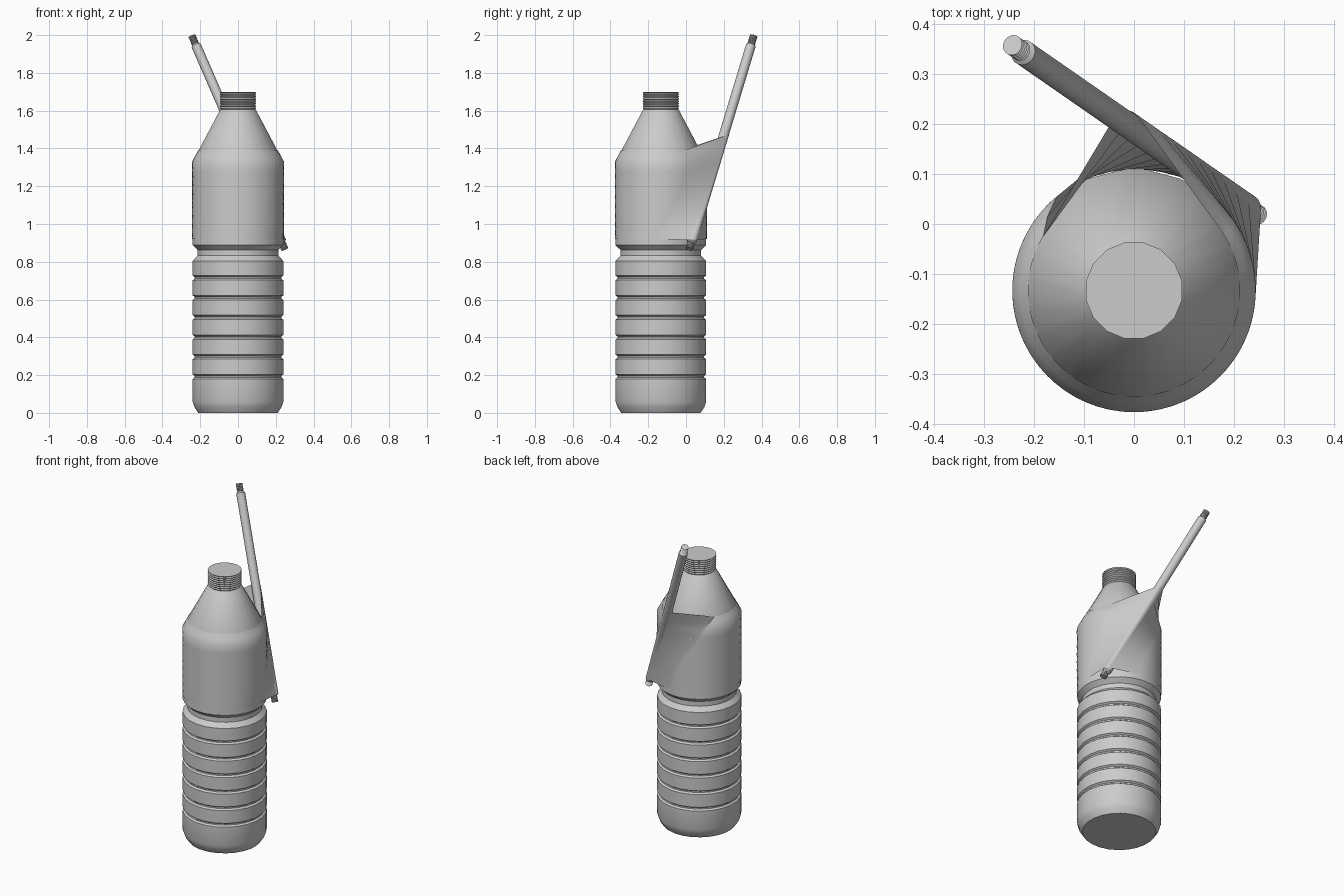
import bpy, bmesh, math
from mathutils import Vector

if "Cube" in bpy.data.objects:
    bpy.data.objects.remove(bpy.data.objects["Cube"])

AXIS = Vector((0, -0.133, 0))          # bottle centre line
ROD_A = Vector((0.247, 0.018, 0.868))  # lower rod end
ROD_B = Vector((-0.243, 0.358, 1.994)) # upper rod end
R = 0.242


def finish(name, bm, angle=30):
    me = bpy.data.meshes.new(name)
    bm.to_mesh(me)
    bm.free()
    ob = bpy.data.objects.new(name, me)
    bpy.context.collection.objects.link(ob)
    bpy.ops.object.select_all(action='DESELECT')
    ob.select_set(True)
    bpy.context.view_layer.objects.active = ob
    bpy.ops.object.shade_smooth_by_angle(angle=math.radians(angle))
    return ob


def bridge(bm, rings):
    for a, b in zip(rings, rings[1:]):
        n = len(a)
        for i in range(n):
            j = (i + 1) % n
            bm.faces.new((a[i], a[j], b[j], b[i]))


def lathe(name, profile, sides):
    """Closed solid of revolution about z from (radius, height) pairs."""
    bm = bmesh.new()
    angles = [2 * math.pi * (i + 0.5) / sides for i in range(sides)]
    rings = [[bm.verts.new((r * math.cos(a), r * math.sin(a), z)) for a in angles]
             for r, z in profile]
    bridge(bm, rings)
    bm.faces.new(rings[0][::-1])
    bm.faces.new(rings[-1])
    return finish(name, bm)


def thread(r, depth, z0, z1, count):
    """Ridged profile between two heights."""
    step = (z1 - z0) / (2 * count)
    return [(r - depth * (i % 2), z0 + i * step) for i in range(2 * count + 1)]


# Bottle body: rounded base, six grooves, waist and sloping shoulder
profile = [(0.212, 0), (0.232, 0.03), (R, 0.06)]
for i in range(6):
    z = 0.192 + 0.1045 * i
    profile += [(R, z - 0.012), (0.231, z - 0.004), (0.231, z + 0.004), (R, z + 0.012)]
profile += [(R, 0.805), (0.215, 0.832), (0.215, 0.862), (R, 0.888),
            (R, 1.33), (0.098, 1.6), (0.092, 1.605)]
lathe("bottle_body", profile, 24).location = AXIS

# Ridged neck
lathe("bottle_neck", thread(0.098, 0.005, 1.6, 1.7, 8) + [(0.092, 1.7)], 16).location = AXIS

# Slanted rod with threaded ends
length = (ROD_B - ROD_A).length
rod_profile = (thread(0.021, 0.004, 0, 0.04, 5) + [(0.026, 0.045), (0.026, length - 0.055)]
               + thread(0.021, 0.004, length - 0.05, length, 6))
rod = lathe("rod", rod_profile, 16)
rod.location = ROD_A
rod.rotation_euler = (ROD_B - ROD_A).to_track_quat('Z', 'Y').to_euler()


# Tape stretched around bottle and rod
def tape_ring(bm, zb, zr, rr=0.0275, nb=48, nr=8):
    rb = (R if zb <= 1.33 else R - (zb - 1.33) * 0.144 / 0.27) + 0.0015
    c = ROD_A.lerp(ROD_B, (zr - ROD_A.z) / (ROD_B.z - ROD_A.z))
    d = (c - AXIS).to_2d()
    mid = math.atan2(d.y, d.x)
    spread = math.acos((rb - rr) / d.length)
    ring = []
    for i in range(nr + 1):
        a = mid - spread + 2 * spread * i / nr
        ring.append(bm.verts.new((c.x + rr * math.cos(a), c.y + rr * math.sin(a), zr)))
    for i in range(nb + 1):
        a = mid + spread + (2 * math.pi - 2 * spread) * i / nb
        ring.append(bm.verts.new((AXIS.x + rb * math.cos(a), AXIS.y + rb * math.sin(a), zb)))
    return ring


bm = bmesh.new()
levels = [(0.92 + 0.41 * i / 8, 0.915 + 0.455 * i / 8) for i in range(9)]
levels += [(1.36, 1.42), (1.39, 1.47)]
bridge(bm, [tape_ring(bm, zb, zr) for zb, zr in levels])
finish("tape_wrap", bm)
